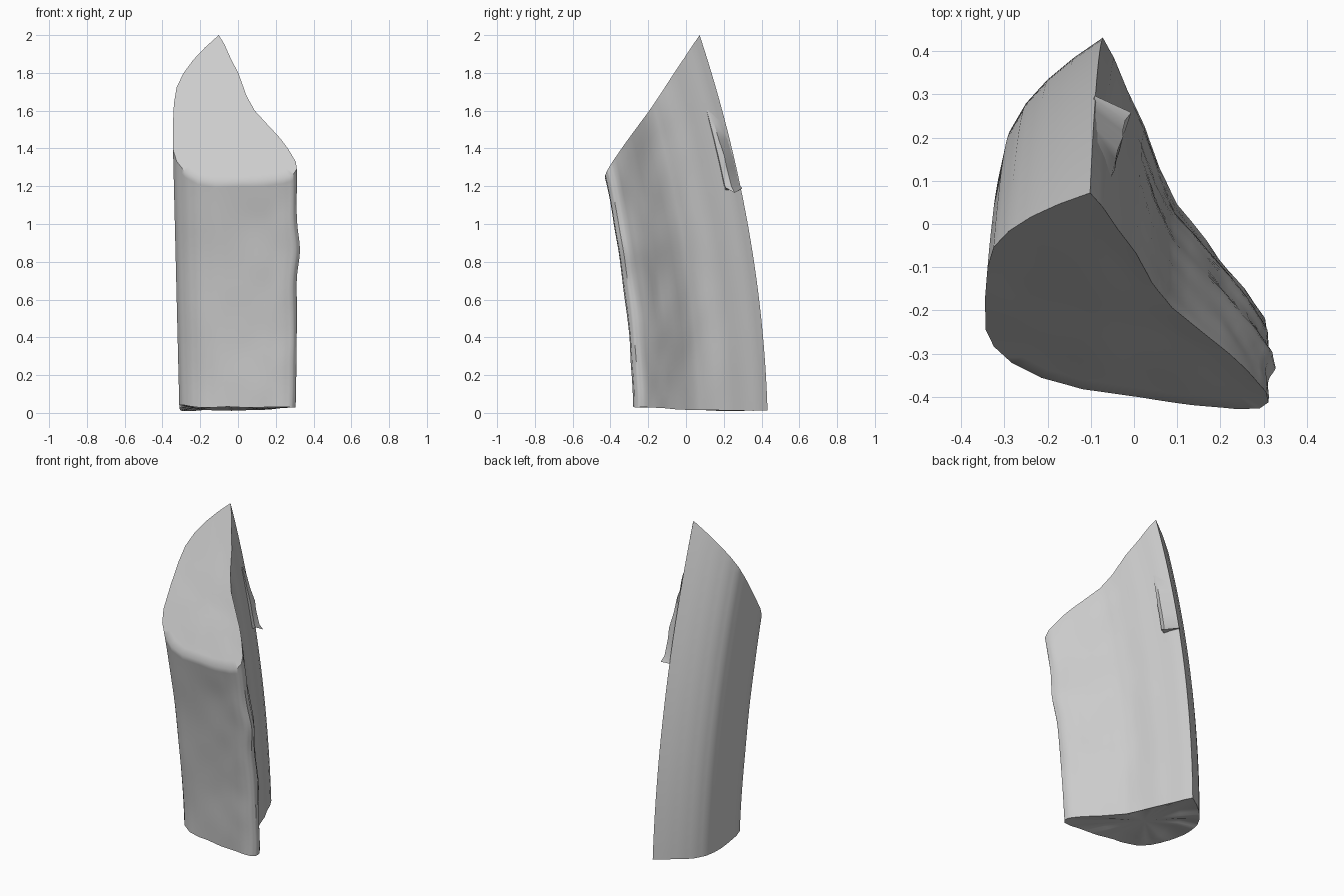
import bpy, bmesh, math
from mathutils import Vector, noise

if "Cube" in bpy.data.objects:
    bpy.data.objects.remove(bpy.data.objects["Cube"])

# Ground cross-section of the shard, counter-clockwise from the back ridge
SECTION = [(-.072, .432), (-.14, .385), (-.2, .335), (-.25, .28), (-.285, .22), (-.3, .15),
           (-.308, .05), (-.31, -.055), (-.293, -.11), (-.255, -.16), (-.19, -.205), (-.1, -.235),
           (.03, -.25), (.14, -.268), (.23, -.278), (.285, -.27), (.305, -.248), (.3, -.215),
           (.255, -.15), (.2, -.08), (.1, .045), (.058, .13), (.025, .225), (-.015, .31), (-.046, .385)]
SUB, LEVELS, CAP = 3, 40, 8


def clamp(v):
    return max(0, min(1, v))


def lean(z):
    return -(.03 * z + .075 * z * z)


def break_height(x, y):
    """Height of the slanted broken plane."""
    return 2 + 1.7 * (y - .072) + .28 * (x + .1)


def place(x, y, z):
    """Lean the section with height and roughen the worn right and front faces."""
    right = clamp((x - .1) / .2)
    worn = clamp((x + .1) / .3) * clamp((.3 - y) / .2)
    n = noise.noise(Vector((x * 5, y * 5, z * 3)))
    fine = noise.noise(Vector((x * 9, y * 9, z * 6 + 5)))
    dx = z * (.04 * x - .012) + .007 * worn * (n + fine)
    dx += right * (.018 * math.exp(-((z - .87) / .12) ** 2) + .008 * clamp(z * 3))
    dy = .005 * n * clamp((.3 - y) / .2) + .005 * worn * fine
    return Vector((x + dx, y + lean(z) + dy, z))


outline = []
for i, p in enumerate(SECTION):
    q = SECTION[(i + 1) % len(SECTION)]
    for s in range(SUB):
        t = s / SUB
        outline.append((p[0] + (q[0] - p[0]) * t, p[1] + (q[1] - p[1]) * t))


def bridge(bm, a, b):
    n = len(a)
    for i in range(n):
        j = (i + 1) % n
        bm.faces.new((a[i], a[j], b[j], b[i]))


def close(bm, ring, centre):
    c = bm.verts.new(centre)
    for i in range(len(ring)):
        bm.faces.new((ring[i], ring[(i + 1) % len(ring)], c))


def finish(bm, name, angle):
    bmesh.ops.recalc_face_normals(bm, faces=bm.faces)
    mesh = bpy.data.meshes.new(name)
    bm.to_mesh(mesh)
    bm.free()
    ob = bpy.data.objects.new(name, mesh)
    bpy.context.collection.objects.link(ob)
    bpy.ops.object.select_all(action='DESELECT')
    ob.select_set(True)
    bpy.context.view_layer.objects.active = ob
    bpy.ops.object.shade_smooth_by_angle(angle=math.radians(angle))


# Stone shard: leaning sides
bm = bmesh.new()
tops = []
for x, y in outline:
    z = 1.5
    for _ in range(40):
        p = place(x, y, z)
        z = break_height(p.x, p.y) * .5 + z * .5
    tops.append(min(z, 2))
rings = []
for k in range(LEVELS + 1):
    ring = []
    for (x, y), zt in zip(outline, tops):
        z0 = .012 + .018 * clamp((.1 - y) / .3) + .005 * noise.noise(Vector((x * 9, y * 9, 0)))
        z0 += .02 * clamp((-.2 - x) / .1) * clamp((.1 - y) / .15)
        ring.append(bm.verts.new(place(x, y, z0 + (zt - z0) * k / LEVELS)))
    if rings:
        bridge(bm, rings[-1], ring)
    rings.append(ring)

# Slanted broken face
centre = Vector((-.07, -.22, 0))
last = rings[-1]
for k in range(1, CAP):
    ring = []
    for v in rings[-1]:
        p = v.co.lerp(centre, k / CAP)
        p.z = break_height(p.x, p.y)
        p.z += .008 * noise.noise(p * 6) * min(1, k / 2)
        ring.append(bm.verts.new(p))
    bridge(bm, last, ring)
    last = ring
centre.z = break_height(centre.x, centre.y)
close(bm, last, centre)

# Rough, slightly hollow underside
inner = []
for v in rings[0]:
    p = v.co.lerp(Vector((-.06, .02, .04)), .35)
    p.z = .035 + .02 * noise.noise(p * 14)
    inner.append(bm.verts.new(p))
bridge(bm, rings[0], inner)
close(bm, inner, (-.06, .02, .04))
finish(bm, "stone_shard", 52)

# Loose flake peeling from the back ridge: stacked tapering slices
bm = bmesh.new()
last = None
for z, out in ((1.165, 1), (1.2, .7), (1.3, .6), (1.36, .65), (1.45, .4), (1.54, .3), (1.6, 0)):
    dx, dy = -.014 * z, lean(z)
    slice_pts = [(-.09, .4), (-.075, .424 + .01 * out),
                 (-.035 + .045 * out, .36 + .035 * out), (-.03 + .025 * out, .35), (-.06, .34)]
    ring = [bm.verts.new((x + dx, y + dy, z + (.025 * (i % 2) if last is None else 0)))
            for i, (x, y) in enumerate(slice_pts)]
    if last:
        bridge(bm, last, ring)
    else:
        bm.faces.new(ring)
    last = ring
bm.faces.new(last)
finish(bm, "ridge_flake", 35)
